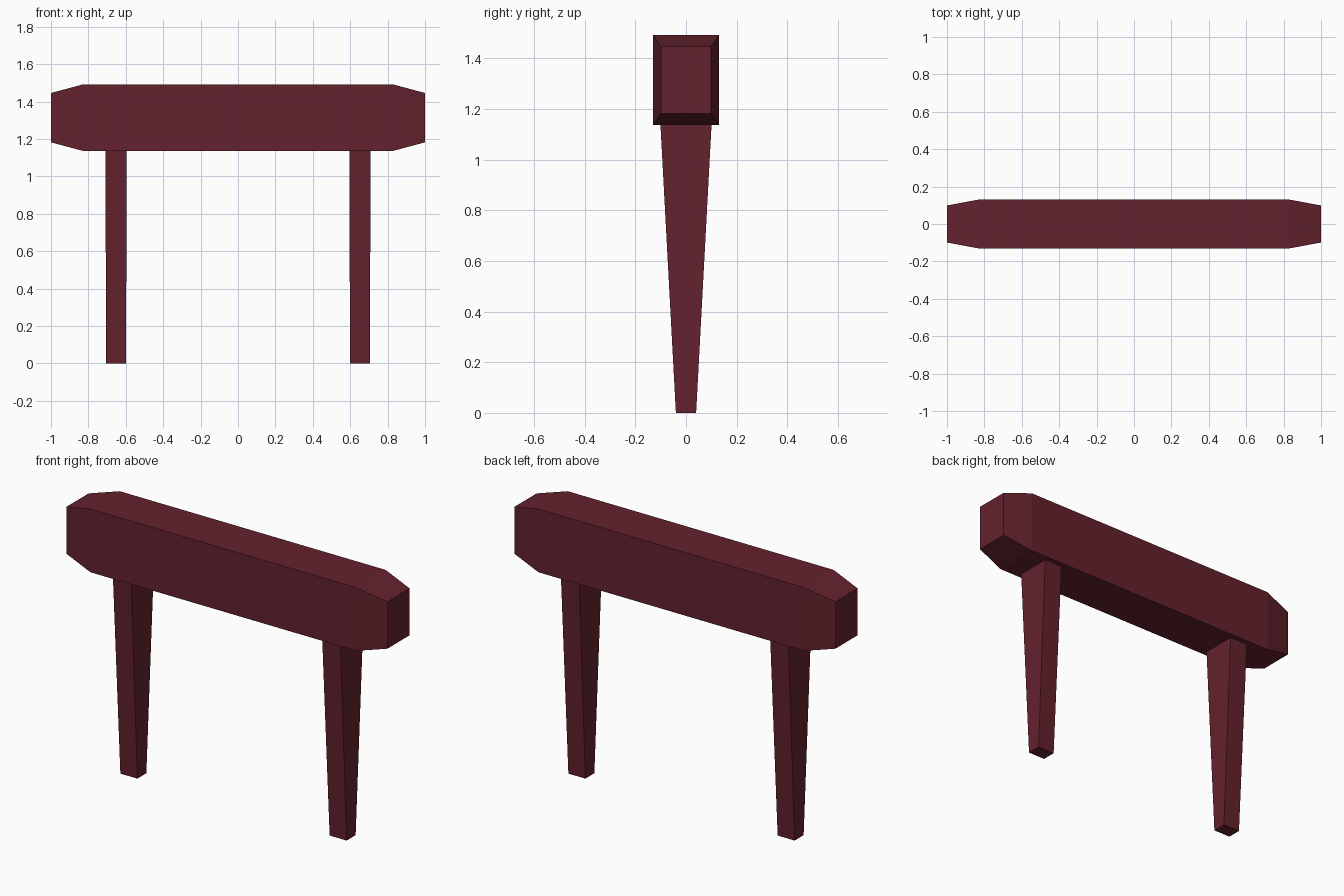
import bpy, bmesh

if "Cube" in bpy.data.objects:
    bpy.data.objects.remove(bpy.data.objects["Cube"])

red = bpy.data.materials.new("dark red")
red.diffuse_color = (0.127, 0.016, 0.027, 1)
red.use_nodes = True
red.node_tree.nodes["Principled BSDF"].inputs["Base Color"].default_value = red.diffuse_color


def loft(name, rings):
    """Solid skinned through four-cornered rings, capped at both ends."""
    bm = bmesh.new()
    loops = [[bm.verts.new(p) for p in ring] for ring in rings]
    for a, b in zip(loops, loops[1:]):
        for i in range(4):
            j = (i + 1) % 4
            bm.faces.new((a[i], a[j], b[j], b[i]))
    bm.faces.new(loops[0])
    bm.faces.new(loops[-1])
    bmesh.ops.recalc_face_normals(bm, faces=bm.faces)
    mesh = bpy.data.meshes.new(name)
    bm.to_mesh(mesh)
    bm.free()
    mesh.materials.append(red)
    obj = bpy.data.objects.new(name, mesh)
    bpy.context.collection.objects.link(obj)
    return obj


CORNERS = ((-1, -1), (1, -1), (1, 1), (-1, 1))

# Beam with tapered ends: x, half depth, half height
MID_Z = 1.314
sections = ((-1, 0.099, 0.132), (-0.828, 0.131, 0.178),
            (0.828, 0.131, 0.178), (1, 0.099, 0.132))
loft("beam", [[(x, sy * hy, MID_Z + sz * hz) for sy, sz in CORNERS]
              for x, hy, hz in sections])

# Two posts, tapering towards the foot: z, half width, half depth
for name, x in (("left_post", -0.652), ("right_post", 0.652)):
    loft(name, [[(x + sx * hx, sy * hy, z) for sx, sy in CORNERS]
                for z, hx, hy in ((0, 0.053, 0.04), (1.14, 0.057, 0.101))])
